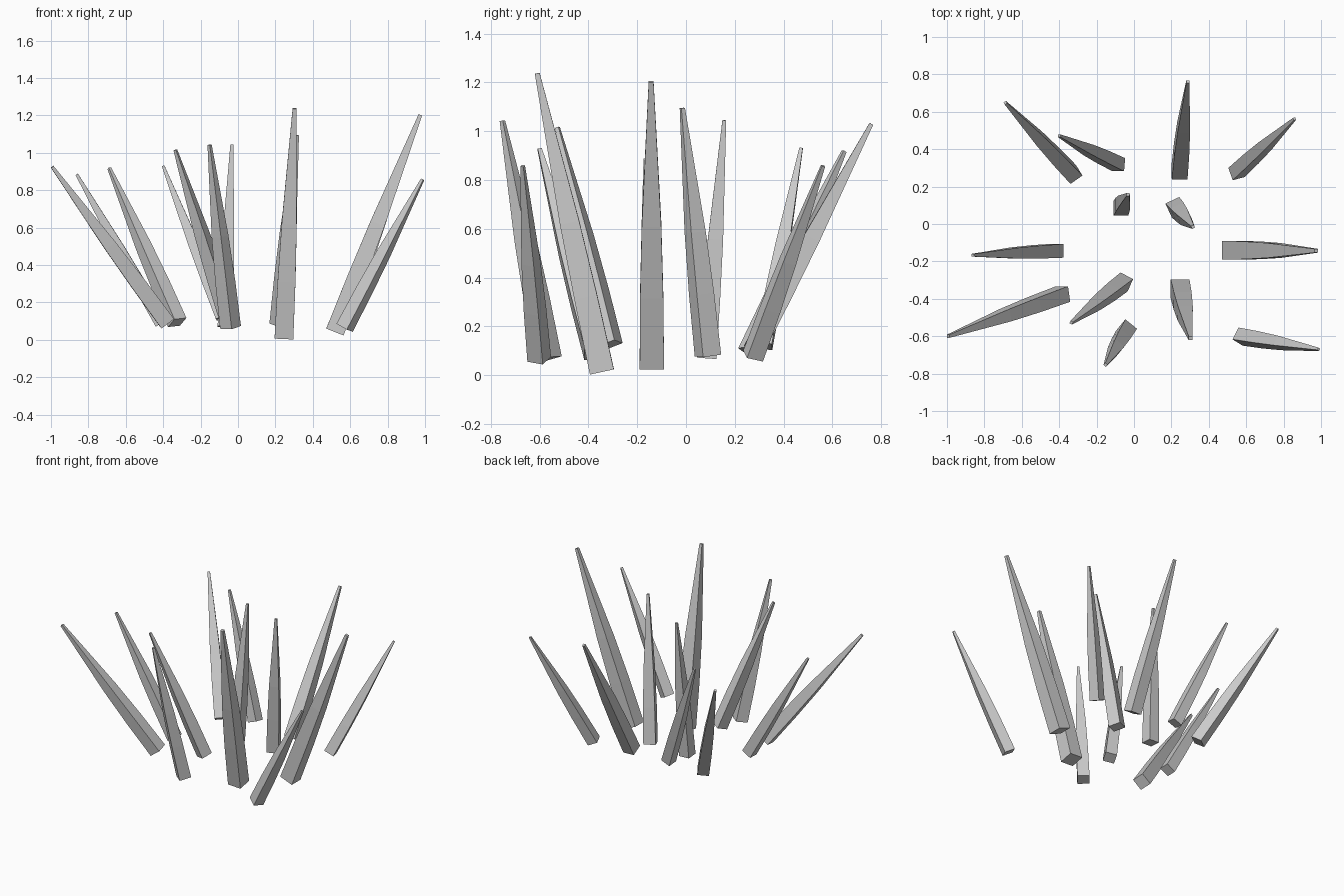
import bpy, bmesh, math
from mathutils import Vector

# Each spike: base centre, tip centre, compass angle of one base edge
SPIKES = [
    ((-0.325, 0.265, 0.093), (-0.688, 0.648, 0.917), 35),
    ((-0.083, 0.318, 0.12), (-0.40, 0.472, 0.93), 85),
    ((0.243, 0.275, 0.10), (0.288, 0.76, 1.03), 0),
    ((0.547, 0.275, 0.078), (0.858, 0.562, 0.858), -70),
    ((-0.07, 0.085, 0.07), (-0.033, 0.157, 1.045), 0),
    ((0.222, 0.09, 0.08), (0.315, -0.015, 1.095), 25),
    ((-0.408, -0.143, 0.09), (-0.862, -0.167, 0.885), 90),
    ((0.518, -0.14, 0.042), (0.975, -0.143, 1.203), 90),
    ((-0.381, -0.375, 0.093), (-0.993, -0.60, 0.925), -82),
    ((-0.053, -0.31, 0.125), (-0.335, -0.527, 1.015), -27),
    ((0.246, -0.345, 0.015), (0.302, -0.61, 1.237), 0),
    ((-0.04, -0.565, 0.067), (-0.152, -0.753, 1.043), -39),
    ((0.570, -0.602, 0.065), (0.987, -0.67, 0.858), 63),
]
# Taper: fraction of length, fraction of base width
TAPER = [(0, 1), (0.25, 0.95), (0.5, 0.80), (1, 0.2)]


def spike(index, base, tip, angle):
    base, tip = Vector(base), Vector(tip)
    axis = tip - base
    half = axis.length * 0.04
    n = axis.normalized()
    c, s = math.cos(math.radians(angle)), math.sin(math.radians(angle))
    u = Vector((c, s, -(n.x * c + n.y * s) / n.z)).normalized()
    v = n.cross(u)
    bm = bmesh.new()
    rings = []
    for t, w in TAPER:
        rings.append([bm.verts.new(base + axis * t + (u * a + v * b) * half * w)
                      for a, b in ((-1, -1), (1, -1), (1, 1), (-1, 1))])
    for lo, hi in zip(rings, rings[1:]):
        for i in range(4):
            j = (i + 1) % 4
            bm.faces.new((lo[i], lo[j], hi[j], hi[i]))
    bm.faces.new(rings[0][::-1])
    bm.faces.new(rings[-1])
    mesh = bpy.data.meshes.new(f"grass_blade_{index:02d}")
    bm.to_mesh(mesh)
    bm.free()
    bpy.context.collection.objects.link(bpy.data.objects.new(mesh.name, mesh))


# Clump of square tapering blades
for k, spec in enumerate(SPIKES, 1):
    spike(k, *spec)
